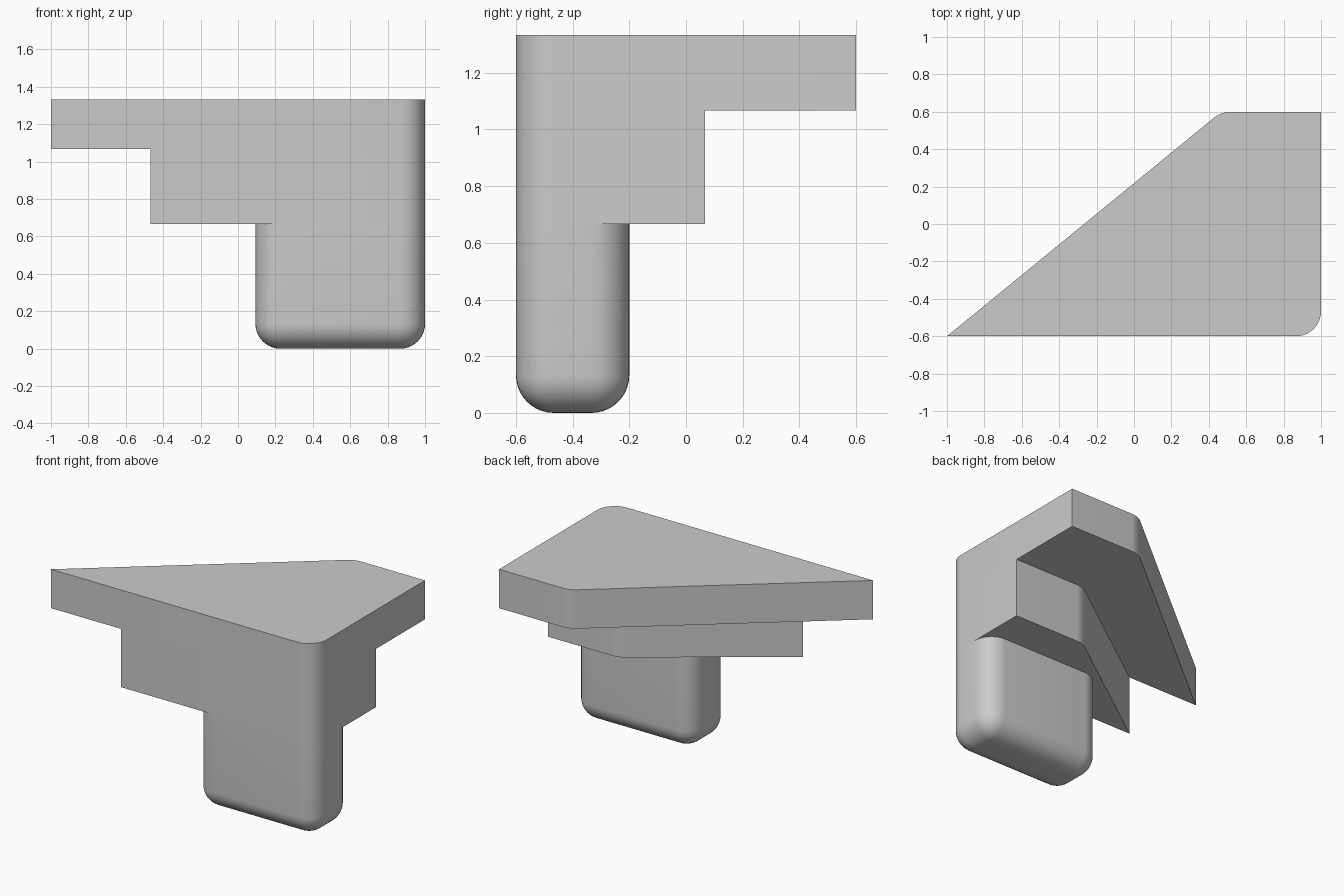
import bpy
import bmesh
import math
from mathutils import Vector

cube = bpy.data.objects.get("Cube")
if cube:
    bpy.data.objects.remove(cube, do_unlink=True)

UNIT = 2 / 15            # the module every size follows
RADIUS = UNIT            # shared corner radius
FRONT, RIGHT = -0.6, 1.0

grey = bpy.data.materials.new("plain_grey")
grey.use_nodes = True
colour = (0.6, 0.6, 0.6, 1)
grey.diffuse_color = colour
grey.node_tree.nodes["Principled BSDF"].inputs["Base Color"].default_value = colour


def prism(outline, bottom, top):
    """Closed upright prism from a counter-clockwise outline."""
    bm = bmesh.new()
    base = bm.faces.new([bm.verts.new((x, y, bottom)) for x, y in outline])
    grown = bmesh.ops.extrude_face_region(bm, geom=[base], use_keep_orig=True)
    for v in grown["geom"]:
        if isinstance(v, bmesh.types.BMVert):
            v.co.z = top
    bmesh.ops.recalc_face_normals(bm, faces=bm.faces)
    return bm


def is_upright(edge):
    a, b = edge.verts
    return abs(a.co.z - b.co.z) > 0.01


def bevel(bm, edges, offset):
    bmesh.ops.bevel(bm, geom=edges, offset=offset, offset_type='OFFSET',
                    segments=10, profile=0.5, affect='EDGES', clamp_overlap=False)


def round_corner(bm, x, y):
    """Fillet the upright edge at x, y with the shared radius."""
    edge = next(e for e in bm.edges if is_upright(e)
                and (e.verts[0].co.xy - Vector((x, y))).length < 0.001)
    turn = edge.calc_face_angle()
    bevel(bm, [edge], RADIUS * math.tan(turn / 2))


def drop_hidden_top(bm, top):
    """Leave the part open where it meets the one above."""
    caps = [f for f in bm.faces if f.normal.z > 0.9
            and f.calc_center_median().z > top - 0.001]
    bmesh.ops.delete(bm, geom=caps, context='FACES')


def finish(bm, name):
    mesh = bpy.data.meshes.new(name)
    bm.to_mesh(mesh)
    bm.free()
    mesh.materials.append(grey)
    obj = bpy.data.objects.new(name, mesh)
    bpy.context.collection.objects.link(obj)
    bpy.ops.object.select_all(action='DESELECT')
    obj.select_set(True)
    bpy.context.view_layer.objects.active = obj
    bpy.ops.object.shade_smooth_by_angle(angle=math.radians(30))


def tier(name, left, depth, bottom, top, open_top):
    """Slab with a slanted back-left side and two rounded corners."""
    back, bend = FRONT + depth, RIGHT - 4 * UNIT
    bm = prism([(left, FRONT), (RIGHT, FRONT), (RIGHT, back), (bend, back)],
               bottom, top)
    round_corner(bm, RIGHT, FRONT)
    round_corner(bm, bend, back)
    if open_top:
        drop_hidden_top(bm, top)
    finish(bm, name)


# Two stepped slabs
tier("top_slab", -1.0, 9 * UNIT, 8 * UNIT, 10 * UNIT, False)
tier("middle_slab", -1.0 + 4 * UNIT, 5 * UNIT, 5 * UNIT, 8 * UNIT, True)

# Rounded leg, its back-left corner lying on the slant of the slab above
leg_left, leg_back, leg_top = 0.7 * UNIT, FRONT + 3 * UNIT, 5 * UNIT
leg = prism([(leg_left, FRONT), (RIGHT, FRONT), (RIGHT, leg_back),
             (leg_left, leg_back)], 0, leg_top)
bevel(leg, [e for e in leg.edges
            if min(v.co.z for v in e.verts) < 0.001], RADIUS)
drop_hidden_top(leg, leg_top)
finish(leg, "leg")
